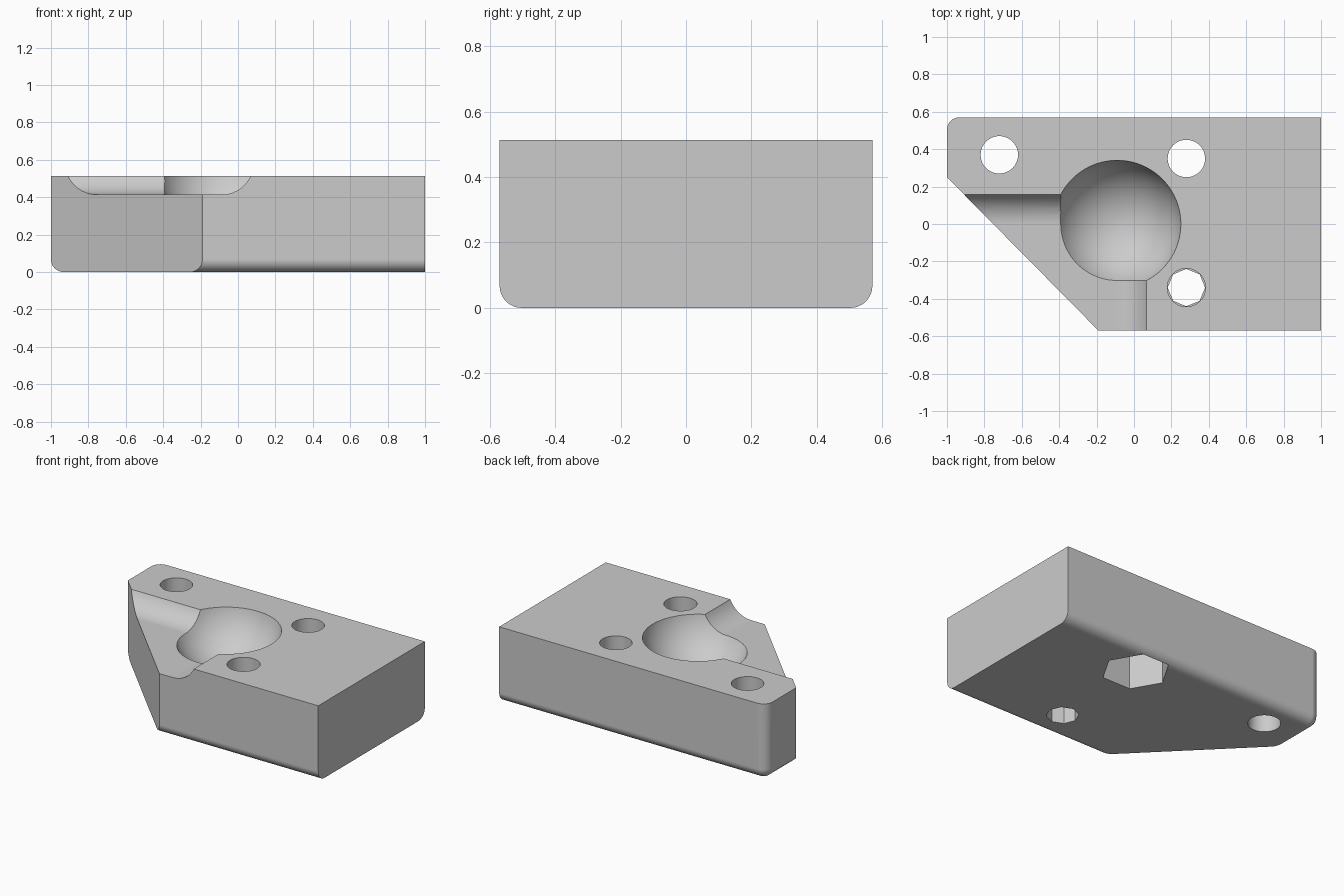
import bpy, bmesh, math
from mathutils import Matrix, Vector

cube = bpy.data.objects.get("Cube")
if cube:
    bpy.data.objects.remove(cube, do_unlink=True)

W, D, H = 1.0, 0.57, 0.513        # half width, half depth, height
FILLET = 0.067
FLOOR = 0.413                     # height of the lowered corner
BALL = Vector((-0.09, 0.0, 0.588))
COVE = BALL.z - FLOOR             # radius of the coved walls

grey = bpy.data.materials.new("light_grey")
grey.use_nodes = True
grey.diffuse_color = (0.6, 0.6, 0.6, 1)
grey.node_tree.nodes["Principled BSDF"].inputs["Base Color"].default_value = (0.6, 0.6, 0.6, 1)


def make(name, bm):
    bmesh.ops.recalc_face_normals(bm, faces=bm.faces)
    mesh = bpy.data.meshes.new(name)
    bm.to_mesh(mesh)
    bm.free()
    mesh.materials.append(grey)
    obj = bpy.data.objects.new(name, mesh)
    bpy.context.collection.objects.link(obj)
    return obj


def prism(name, x, y, z0, z1, radius, sides):
    """Upright prism with its first corner on +x."""
    bm = bmesh.new()
    ring = [bm.verts.new((x + radius * math.cos(math.tau * i / sides),
                          y + radius * math.sin(math.tau * i / sides), z0)) for i in range(sides)]
    face = bm.faces.new(ring)
    ext = bmesh.ops.extrude_face_region(bm, geom=[face])
    bmesh.ops.translate(bm, vec=(0, 0, z1 - z0),
                        verts=[v for v in ext["geom"] if isinstance(v, bmesh.types.BMVert)])
    return make(name, bm)


def cove(name, place, start, end, inner):
    """Sweep a coved step profile; place(along, across, z) orients it."""
    profile = [(inner, FLOOR)]
    for i in range(17):
        a = math.pi / 2 * i / 16
        profile.append((COVE * math.sin(a), BALL.z - COVE * math.cos(a)))
    profile += [(COVE, 1), (inner, 1)]
    bm = bmesh.new()
    rings = [[bm.verts.new(place(s, u, z)) for u, z in profile] for s in (start, end)]
    bm.faces.new(rings[0])
    bm.faces.new(rings[1])
    n = len(profile)
    for i in range(n):
        j = (i + 1) % n
        bm.faces.new((rings[0][i], rings[0][j], rings[1][j], rings[1][i]))
    return make(name, bm)


# Block with rounded lower edges and one rounded upright corner
bm = bmesh.new()
bmesh.ops.create_cube(bm, size=1, matrix=Matrix.Translation((0, 0, H / 2)) @ Matrix.Diagonal((2 * W, 2 * D, H, 1)))


def rounded(edge):
    m = (edge.verts[0].co + edge.verts[1].co) / 2
    low = m.z < 0.01 and m.x < 0.5
    upright = abs(m.z - H / 2) < 0.01 and m.x < -0.9 and m.y > 0.5
    return low or upright


bmesh.ops.bevel(bm, geom=[e for e in bm.edges if rounded(e)], offset=FILLET, segments=8,
                profile=0.5, affect='EDGES')

# Diagonal corner cut
cut = bmesh.ops.bisect_plane(bm, geom=bm.verts[:] + bm.edges[:] + bm.faces[:],
                             plane_co=(-1, 0.25, 0), plane_no=(-0.82, -0.81, 0), clear_outer=True)
bmesh.ops.holes_fill(bm, edges=[e for e in bm.edges if e.is_boundary], sides=0)
block = make("corner_block", bm)

# Ball socket cutter
bm = bmesh.new()
bmesh.ops.create_uvsphere(bm, u_segments=80, v_segments=48, radius=0.349, matrix=Matrix.Translation(BALL))

cutters = [
    cove("back_cove_cutter", lambda s, u, z: (s, u, z), -1.5, BALL.x, -1),
    cove("side_cove_cutter", lambda s, u, z: (BALL.x + u, s, z), -1.5, 0, -0.01),
    make("socket_cutter", bm),
    prism("left_back_hole_cutter", -0.72, 0.37, -0.5, 1, 0.1, 48),
    prism("right_back_hole_cutter", 0.28, 0.35, -0.5, 1, 0.1, 48),
    prism("hex_pocket_cutter", 0.28, 0.35, -0.5, 0.225, 0.21, 6),
    prism("front_hole_cutter", 0.28, -0.34, 0.25, 1, 0.102, 48),
    prism("front_lower_hole_cutter", 0.28, -0.34, -0.5, 0.3, 0.1, 8),
]

bpy.ops.object.select_all(action='DESELECT')
bpy.context.view_layer.objects.active = block
block.select_set(True)
for c in cutters:
    mod = block.modifiers.new(c.name, 'BOOLEAN')
    mod.operation = 'DIFFERENCE'
    mod.solver = 'EXACT'
    mod.object = c
    bpy.ops.object.modifier_apply(modifier=mod.name)
    bpy.data.objects.remove(c, do_unlink=True)

# Smooth curved walls, crisp edges
bpy.ops.object.shade_smooth_by_angle(angle=math.radians(30))
weighted = block.modifiers.new("weighted_normals", 'WEIGHTED_NORMAL')
weighted.keep_sharp = True
